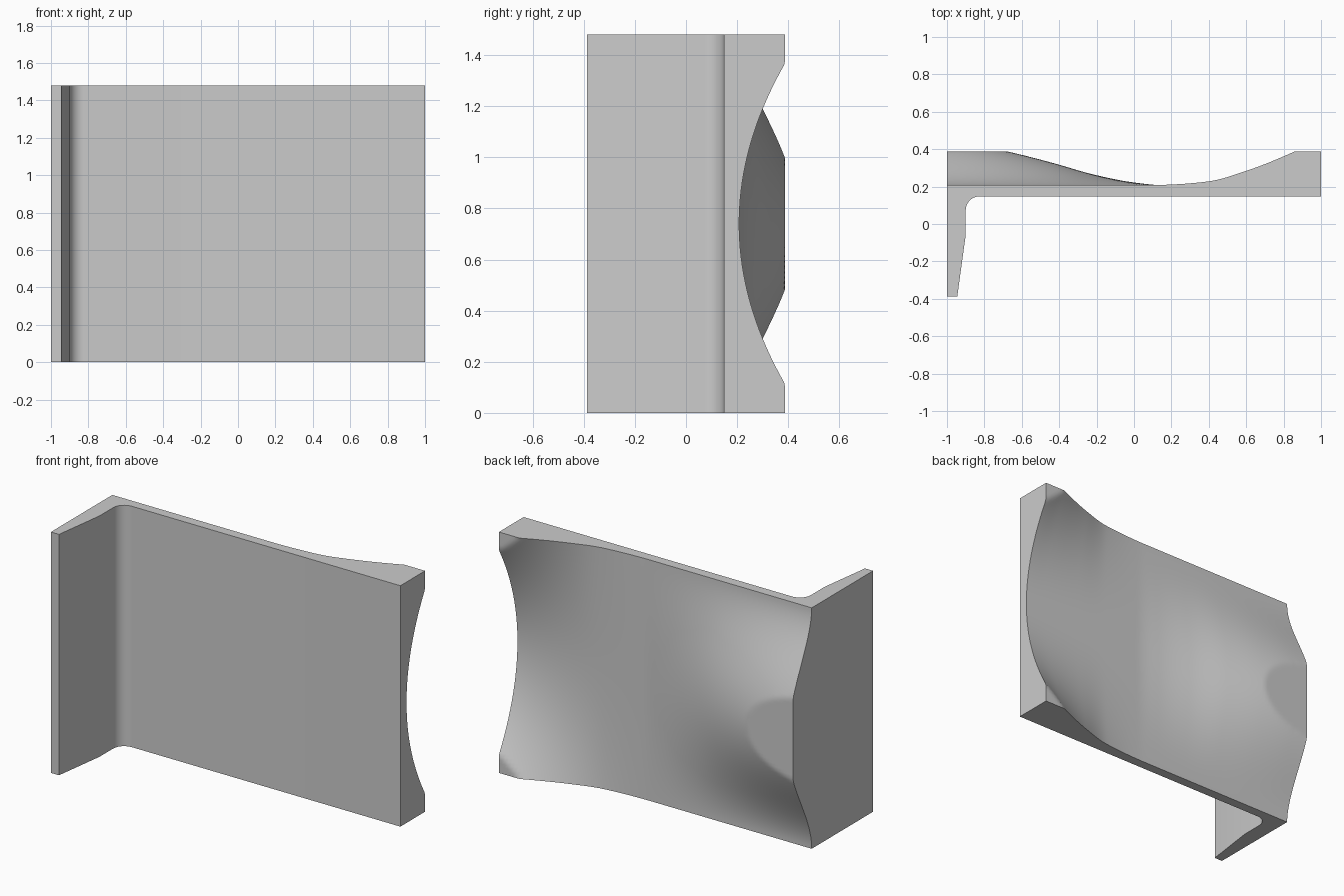
import bpy, bmesh, math

if "Cube" in bpy.data.objects:
    bpy.data.objects.remove(bpy.data.objects["Cube"])

H, TOP, BASE, FRONT = 1.48, 0.388, 0.208, 0.148
NZ, NX = 74, 100

# Rise of the saddle: left hump at mid height, right horns at top and bottom
HUMP = [(-1.0, 0.232), (-0.85, 0.212), (-0.68, 0.18), (-0.44, 0.12),
        (-0.21, 0.055), (0.0, 0.014), (0.15, 0.0), (1.0, 0.0)]
HORN = [(-1.0, 0.0), (0.1, 0.0), (0.2, 0.003), (0.4, 0.02),
        (0.6, 0.076), (0.86, 0.18), (1.0, 0.25)]


def sample(table, x):
    """Smooth interpolation through the table (Hermite with limited slopes)."""
    n = len(table)
    d = [(table[i + 1][1] - table[i][1]) / (table[i + 1][0] - table[i][0])
         for i in range(n - 1)]

    def slope(i):
        if i == 0:
            return d[0]
        if i == n - 1:
            return d[-1]
        a, b = d[i - 1], d[i]
        return 0.0 if a * b <= 0 else 2 * a * b / (a + b)

    for i in range(n - 1):
        x0, y0 = table[i]
        x1, y1 = table[i + 1]
        if x <= x1 + 1e-9:
            w = x1 - x0
            t = (x - x0) / w
            return (y0 * (2*t**3 - 3*t**2 + 1) + slope(i) * w * (t**3 - 2*t**2 + t)
                    + y1 * (3*t**2 - 2*t**3) + slope(i + 1) * w * (t**3 - t**2))
    return table[-1][1]


xs = [1 - 2 * i / NX for i in range(NX + 1)]
humps = [sample(HUMP, x) for x in xs]
horns = [sample(HORN, x) for x in xs]

# Fixed part of the section: tapered flange, inner fillet, flat front
section = [(-1, -TOP), (-0.945, -TOP), (-0.9, -0.06)]
R = 0.075
for k in range(9):
    a = math.pi - k * math.pi / 16
    section.append((-0.9 + R + R * math.cos(a), FRONT - R + R * math.sin(a)))
section.append((1, FRONT))

# Stack sections up the height, with the carved back edge changing per layer
bm = bmesh.new()
layers = []
for j in range(NZ + 1):
    z = H * j / NZ
    s = abs(2 * z / H - 1)
    pts = section + [(x, min(TOP, BASE + hu * (1 - s * s) ** 2 + ho * s * s))
                     for x, hu, ho in zip(xs, humps, horns)]
    layers.append([bm.verts.new((x, y, z)) for x, y in pts])

n = len(layers[0])
for lo, hi in zip(layers, layers[1:]):
    for i in range(n):
        k = (i + 1) % n
        bm.faces.new((lo[i], lo[k], hi[k], hi[i]))
bm.faces.new(layers[0][::-1])
bm.faces.new(layers[-1])
bmesh.ops.recalc_face_normals(bm, faces=bm.faces)

me = bpy.data.meshes.new("saddle_bracket")
bm.to_mesh(me)
bm.free()
ob = bpy.data.objects.new("saddle_bracket", me)
bpy.context.collection.objects.link(ob)
bpy.context.view_layer.objects.active = ob
ob.select_set(True)
bpy.ops.object.shade_smooth_by_angle(angle=math.radians(30))
